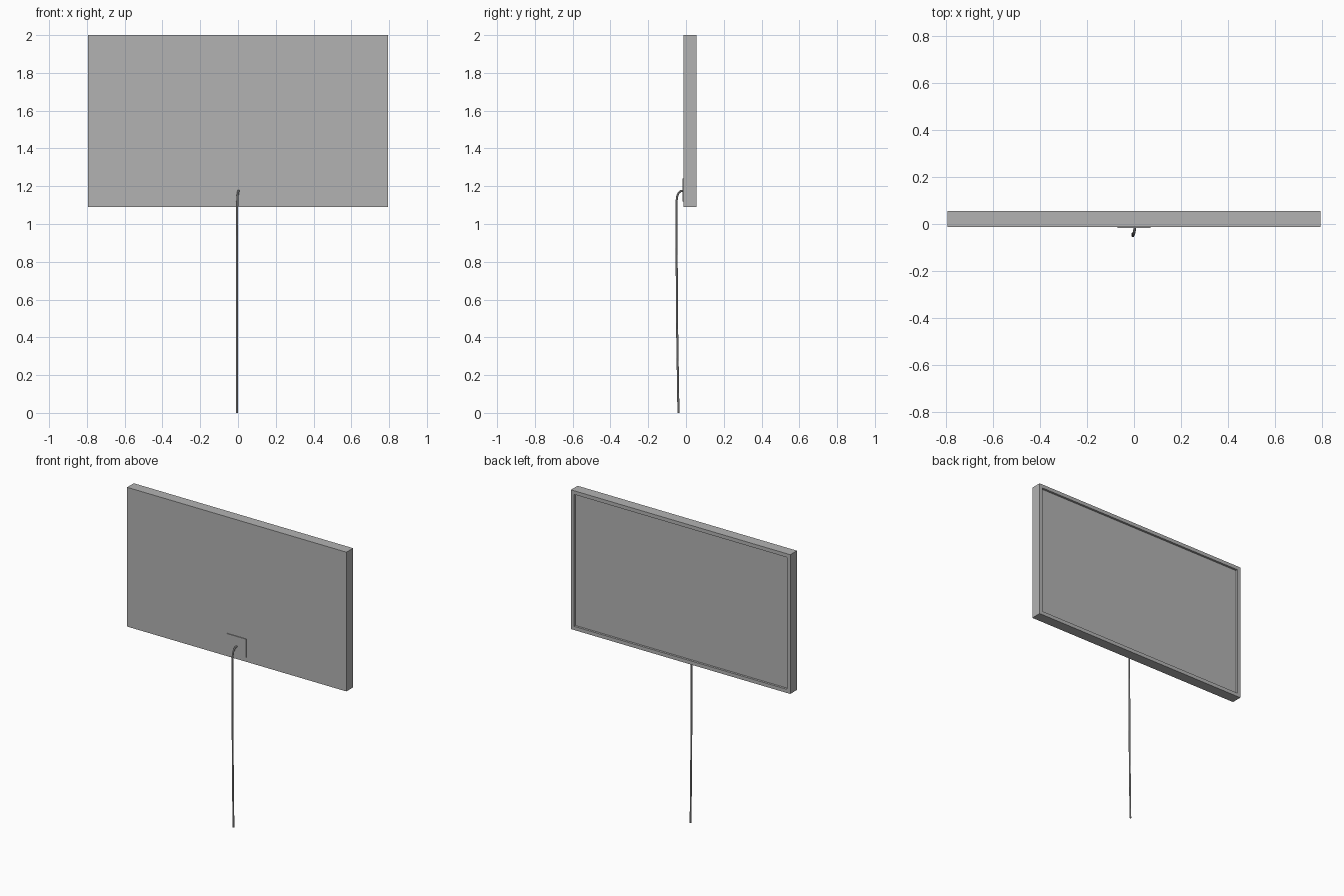
import bpy
import bmesh

cube = bpy.data.objects.get("Cube")
if cube:
    bpy.data.objects.remove(cube, do_unlink=True)

grey = bpy.data.materials.new("plain_grey")
grey.use_nodes = True
COLOUR = (0.45, 0.45, 0.45, 1)
grey.diffuse_color = COLOUR
grey.node_tree.nodes["Principled BSDF"].inputs["Base Color"].default_value = COLOUR


def add_box(name, low, high, recess=None):
    """Box between two corners; recess = (border, depth) sinks the +y face."""
    bm = bmesh.new()
    bmesh.ops.create_cube(bm, size=1)
    for v in bm.verts:
        for i in range(3):
            v.co[i] = high[i] if v.co[i] > 0 else low[i]
    bm.normal_update()
    if recess:
        border, depth = recess
        back = max(bm.faces, key=lambda f: f.normal.y)
        bmesh.ops.inset_region(bm, faces=[back], thickness=border)
        # A second, zero-width inset makes the straight recess walls
        bmesh.ops.inset_region(bm, faces=[back], thickness=0, depth=0)
        for v in back.verts:
            v.co.y -= depth
    mesh = bpy.data.meshes.new(name)
    bm.to_mesh(mesh)
    bm.free()
    mesh.materials.append(grey)
    obj = bpy.data.objects.new(name, mesh)
    bpy.context.collection.objects.link(obj)
    return obj


def add_tube(name, points, radius):
    """Round tube along a path, with closed ends."""
    curve = bpy.data.curves.new(name, "CURVE")
    curve.dimensions = "3D"
    curve.bevel_depth = radius
    curve.bevel_resolution = 2
    curve.use_fill_caps = True
    spline = curve.splines.new("POLY")
    spline.points.add(len(points) - 1)
    for p, co in zip(spline.points, points):
        p.co = (*co, 1)
    curve.materials.append(grey)
    obj = bpy.data.objects.new(name, curve)
    bpy.context.collection.objects.link(obj)
    bpy.ops.object.select_all(action="DESELECT")
    obj.select_set(True)
    bpy.context.view_layer.objects.active = obj
    bpy.ops.object.convert(target="MESH")
    bpy.ops.object.shade_smooth_by_angle()
    return obj


# Flat panel with a shallow recessed display on its +y side
add_box("display_panel", (-0.793, -0.013, 1.09), (0.793, 0.056, 2.0), recess=(0.034, 0.014))

# Thin cable mounting plate
add_box("cable_plate", (-0.07, -0.018, 1.12), (0.07, -0.012, 1.24))

# Hanging cable, bending out of the plate and down to the ground
add_tube("hanging_cable", [
    (0.003, -0.014, 1.176), (0.002, -0.028, 1.174), (0, -0.039, 1.165),
    (-0.002, -0.046, 1.15), (-0.004, -0.05, 1.12), (-0.005, -0.05, 0.9),
    (-0.005, -0.047, 0.45), (-0.005, -0.04, 0),
], 0.0055)
